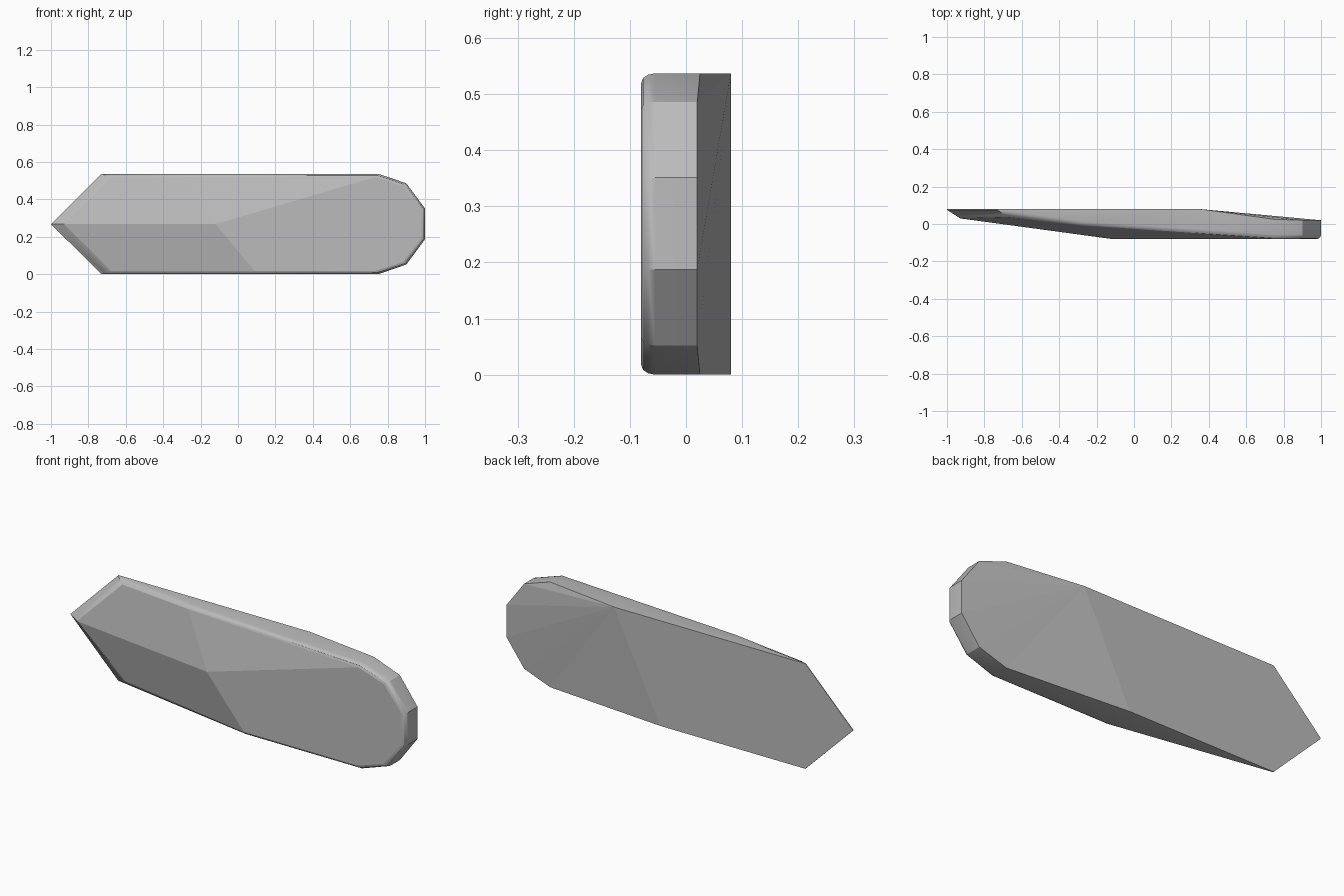
import bpy
import bmesh
from math import sin, cos, radians

cube = bpy.data.objects.get("Cube")
if cube:
    bpy.data.objects.remove(cube, do_unlink=True)

# One flat stone-like grey
grey = bpy.data.materials.new("plain grey")
grey.use_nodes = True
colour = (0.5, 0.5, 0.5, 1)
grey.diffuse_color = colour
grey.node_tree.nodes["Principled BSDF"].inputs["Base Color"].default_value = colour

MID_Z = 0.268
BACK = 0.08
FRONT = -0.08

# Outline, counter-clockwise from the pointed tip: x, z, back y, front y
outline = [
    (-1, MID_Z, BACK, 0.03),
    (-0.73, 0, BACK, 0.06),
    (0.09, 0, BACK, FRONT),
    (0.75, 0, 0.025, FRONT),
    (0.9, 0.052, 0.02, FRONT),
    (1, 0.187, 0.02, FRONT),
    (1, 0.351, 0.02, FRONT),
    (0.9, 0.486, 0.02, FRONT),
    (0.75, 0.537, 0.025, FRONT),
    (0.35, 0.537, BACK, -0.053),
    (-0.28, 0.537, BACK, -0.01),
    (-0.73, 0.537, BACK, 0.037),
]


def rim_point(point, angle):
    """Point on the front rim: 0 is the outline, 90 the edge of the front face."""
    x, z, back, front = point
    pointed = x < -0.5
    inset_x = x * (0.93 if pointed else 0.98)
    inset_z = MID_Z + (z - MID_Z) * 0.935
    if pointed:
        # straight chamfer around the tip
        t = s = angle / 90
        start = BACK - 0.004
    else:
        # rounded edge elsewhere
        t, s = 1 - cos(radians(angle)), sin(radians(angle))
        start = front + 0.025
    return (x + (inset_x - x) * t, start + (front - start) * s, z + (inset_z - z) * t)


bm = bmesh.new()
loops = [[bm.verts.new((x, back, z)) for x, z, back, front in outline]]
for angle in (0, 30, 60, 90):
    loops.append([bm.verts.new(rim_point(p, angle)) for p in outline])

# Sides and rounded rim
count = len(outline)
for inner, outer in zip(loops, loops[1:]):
    for i in range(count):
        j = (i + 1) % count
        face = bm.faces.new((inner[i], inner[j], outer[j], outer[i]))
        face.smooth = True

# Front facets around the raised middle point
front = loops[-1]
peak = bm.verts.new((-0.12, FRONT, MID_Z))
bm.faces.new((peak, front[0], front[1], front[2]))
bm.faces.new([peak] + front[2:9])
bm.faces.new([peak] + front[8:11])
bm.faces.new((peak, front[10], front[11], front[0]))

# Flat back, and a fan that slopes to the rounded end
back = loops[0]
bm.faces.new(back[:3] + back[9:])
for i in range(2, 8):
    bm.faces.new((back[9], back[i], back[i + 1]))

bmesh.ops.recalc_face_normals(bm, faces=bm.faces)

# Sharp corners where the sides turn strongly or meet a flat face
for edge in bm.edges:
    flat = any(not f.smooth for f in edge.link_faces)
    edge.smooth = not flat and edge.calc_face_angle(0) < radians(32)

mesh = bpy.data.meshes.new("pointed_plank")
bm.to_mesh(mesh)
bm.free()
mesh.materials.append(grey)
plank = bpy.data.objects.new("pointed_plank", mesh)
bpy.context.collection.objects.link(plank)
